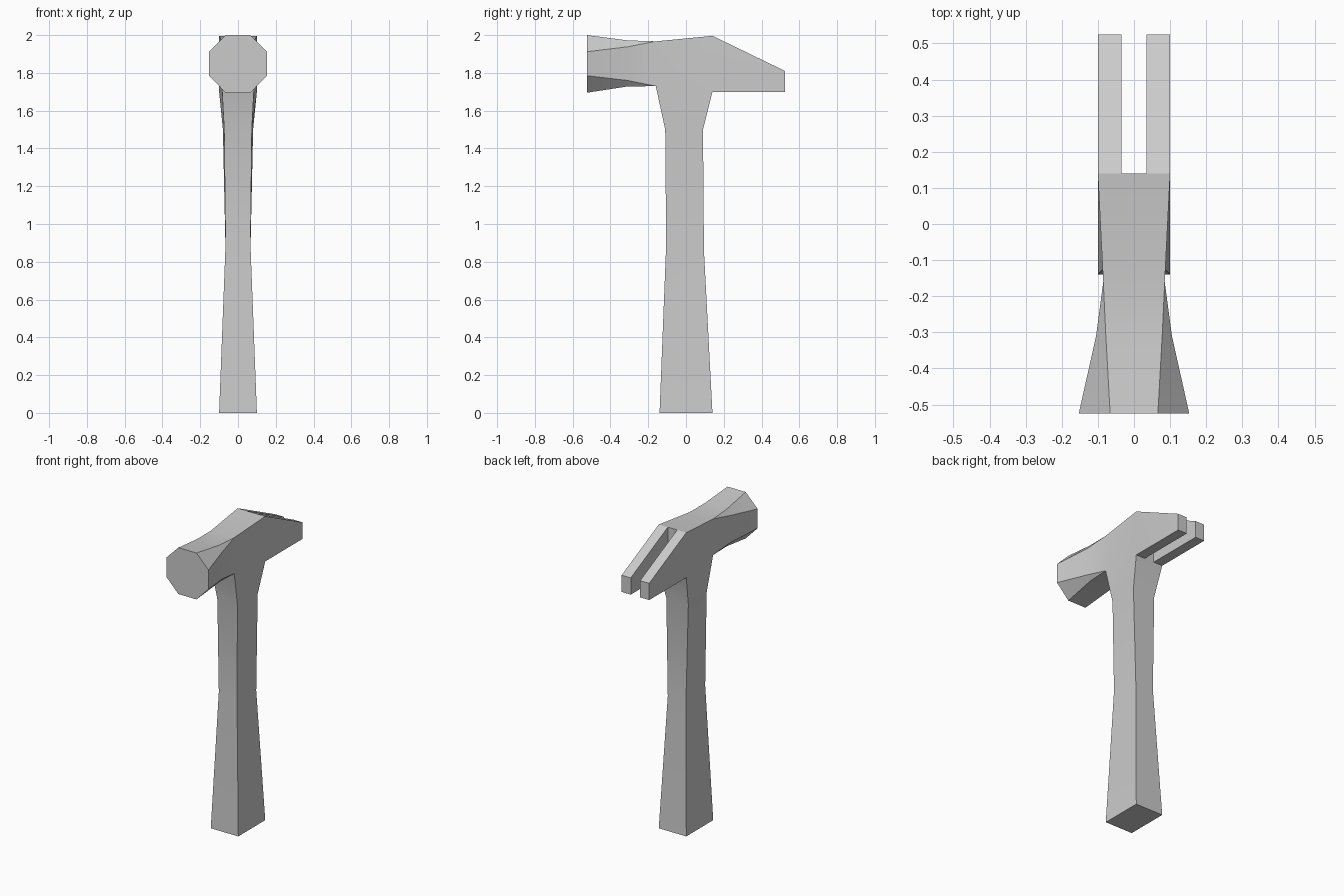
import bpy, bmesh, math

if "Cube" in bpy.data.objects:
    bpy.data.objects.remove(bpy.data.objects["Cube"])

bm = bmesh.new()


def loft(rings, start=True, end=True):
    """Skin matching rings of points, optionally capping the ends."""
    vs = [[bm.verts.new(p) for p in r] for r in rings]
    n = len(vs[0])
    for a, b in zip(vs, vs[1:]):
        for i in range(n):
            j = (i + 1) % n
            bm.faces.new((a[i], a[j], b[j], b[i]))
    if start:
        bm.faces.new(vs[0][::-1])
    if end:
        bm.faces.new(vs[-1])


# Handle: front y, z, half width; back y, z, half width
handle = [
    (-0.14, 0.0, 0.10, 0.14, 0.0, 0.10),
    (-0.105, 0.89, 0.066, 0.095, 0.86, 0.066),
    (-0.11, 1.50, 0.073, 0.09, 1.50, 0.080),
    (-0.16, 1.73, 0.085, 0.14, 1.70, 0.10),
]
loft([[(-wf, yf, zf), (wf, yf, zf), (wb, yb, zb), (-wb, yb, zb)]
      for yf, zf, wf, yb, zb, wb in handle], end=False)


# Neck: octagonal striking face narrowing to a rectangle
def octagon(y, w, c, z0, z1, z2, z3):
    half = [(c, z0), (w, z1), (w, z2), (c, z3)]
    return [(x, y, z) for x, z in half] + [(-x, y, z) for x, z in half[::-1]]


loft([octagon(-0.525, 0.153, 0.066, 1.695, 1.785, 1.912, 2.0),
      octagon(-0.31, 0.105, 0.078, 1.728, 1.76, 1.938, 1.972),
      octagon(-0.16, 0.085, 0.085, 1.73, 1.73, 1.967, 1.967)], end=False)

# Head block above the handle: sides and top only
block = [[(0.085, -0.16, 1.73), (0.085, -0.16, 1.967), (-0.085, -0.16, 1.967), (-0.085, -0.16, 1.73)],
         [(0.10, 0.14, 1.70), (0.10, 0.14, 1.996), (-0.10, 0.14, 1.996), (-0.10, 0.14, 1.70)]]
va, vb = [[bm.verts.new(p) for p in r] for r in block]
for i in range(3):
    bm.faces.new((va[i], va[i + 1], vb[i + 1], vb[i]))

# Claw prongs and the wall at the root of the slot
for s in (-1, 1):
    loft([[(s * 0.034, y, 1.70), (s * 0.10, y, 1.70), (s * 0.10, y, top), (s * 0.034, y, top)]
          for y, top in ((0.14, 1.996), (0.525, 1.81))], start=False)
bm.faces.new([bm.verts.new((x, 0.14, z)) for x, z in
              ((-0.034, 1.70), (-0.034, 1.996), (0.034, 1.996), (0.034, 1.70))])

bmesh.ops.remove_doubles(bm, verts=bm.verts, dist=0.0005)
bmesh.ops.recalc_face_normals(bm, faces=bm.faces)

mesh = bpy.data.meshes.new("claw_hammer")
bm.to_mesh(mesh)
bm.free()
hammer = bpy.data.objects.new("claw_hammer", mesh)
bpy.context.collection.objects.link(hammer)
bpy.context.view_layer.objects.active = hammer
hammer.select_set(True)
bpy.ops.object.shade_smooth_by_angle(angle=math.radians(20))
